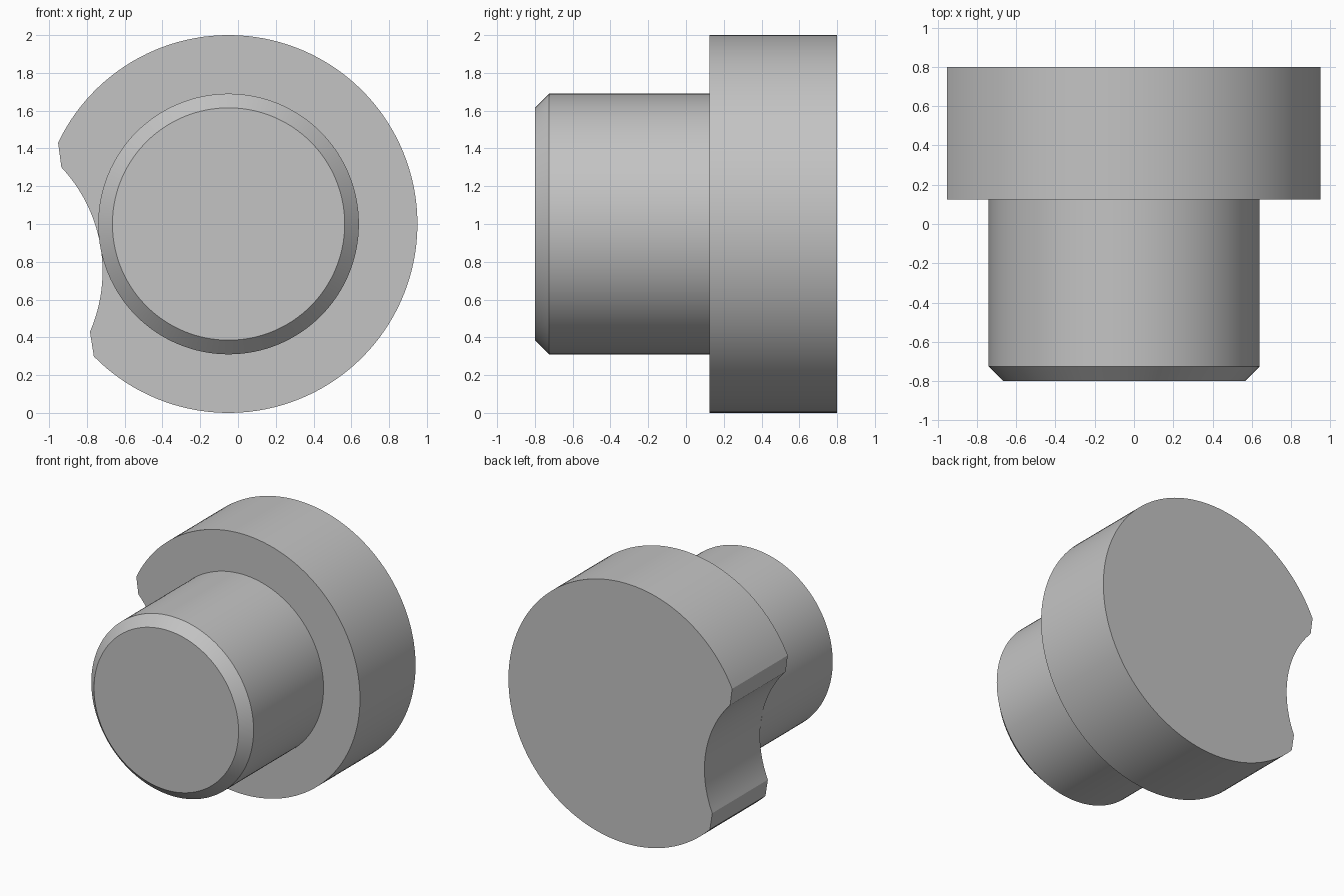
import bpy
import bmesh
from math import atan2, cos, sin, radians, hypot, tau

CENTRE = (-0.05, 1.0)

default = bpy.data.objects.get("Cube")
if default:
    bpy.data.objects.remove(default, do_unlink=True)

grey = bpy.data.materials.new("plain grey")
grey.use_nodes = True
colour = (0.55, 0.55, 0.55, 1)
grey.diffuse_color = colour
grey.node_tree.nodes["Principled BSDF"].inputs["Base Color"].default_value = colour


def arc(centre, radius, start, end, steps):
    """Points in the x-z plane, both ends included."""
    angles = [start + (end - start) * i / steps for i in range(steps + 1)]
    return [(centre[0] + radius * cos(a), centre[1] + radius * sin(a)) for a in angles]


def loft(name, sections):
    """Skin a list of (y, outline) sections and cap both ends."""
    bm = bmesh.new()
    rings = [[bm.verts.new((x, y, z)) for x, z in outline] for y, outline in sections]
    count = len(rings[0])
    for a, b in zip(rings, rings[1:]):
        for i in range(count):
            j = (i + 1) % count
            bm.faces.new((a[i], a[j], b[j], b[i]))
    bm.faces.new(rings[0])
    bm.faces.new(rings[-1])
    bmesh.ops.recalc_face_normals(bm, faces=bm.faces)
    mesh = bpy.data.meshes.new(name)
    bm.to_mesh(mesh)
    bm.free()
    mesh.materials.append(grey)
    obj = bpy.data.objects.new(name, mesh)
    bpy.context.collection.objects.link(obj)
    bpy.ops.object.select_all(action="DESELECT")
    obj.select_set(True)
    bpy.context.view_layer.objects.active = obj
    bpy.ops.object.shade_smooth_by_angle(angle=radians(20))
    return obj


# Head: a thick disc with a curved notch between two short flats
rim = arc(CENTRE, 1.0, radians(-135.5), radians(154.5), 112)
upper, lower = (-0.935, 1.30), (-0.785, 0.43)
notch_centre = (-1.52, 0.75)
notch_radius = hypot(upper[0] - notch_centre[0], upper[1] - notch_centre[1])
start, end = (atan2(p[1] - notch_centre[1], p[0] - notch_centre[0]) for p in (upper, lower))
notch = arc(notch_centre, notch_radius, start, end, 28)
outline = rim + notch
loft("notched_head", [(0.125, outline), (0.8, outline)])


# Shaft: a cylinder with a chamfered front end
def circle(radius):
    return arc(CENTRE, radius, 0, tau, 128)[:-1]


loft("chamfered_shaft", [(-0.8, circle(0.615)), (-0.725, circle(0.69)), (0.125, circle(0.69))])
